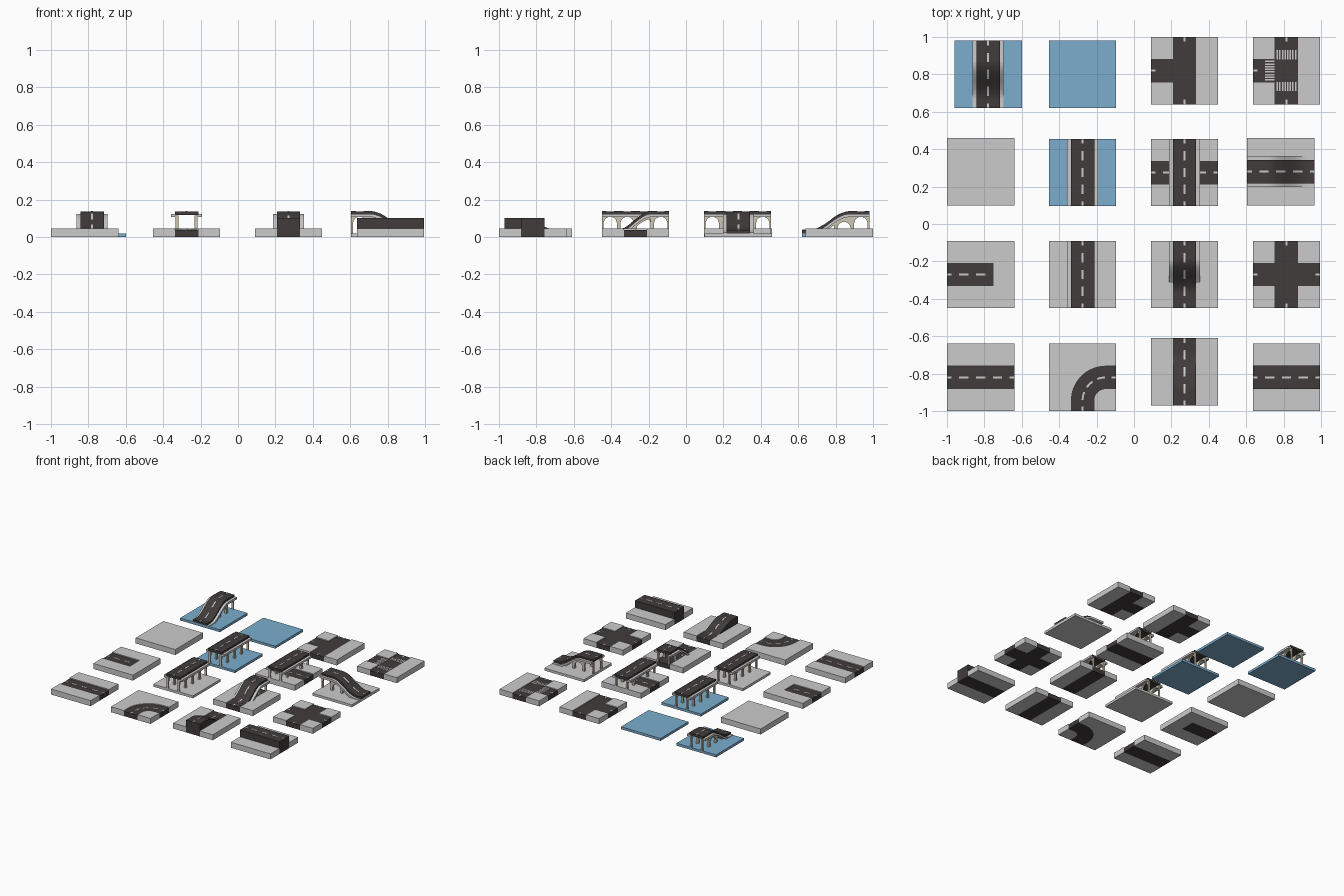
import bpy, bmesh, math
from mathutils import Matrix

if "Cube" in bpy.data.objects:
    bpy.data.objects.remove(bpy.data.objects["Cube"])

def mat(name, c):
    m = bpy.data.materials.new(name)
    m.diffuse_color = (*c, 1)
    m.use_nodes = True
    m.node_tree.nodes["Principled BSDF"].inputs["Base Color"].default_value = m.diffuse_color
    return m

ROAD = mat("asphalt", (0.052, 0.045, 0.043))
PAINT = mat("paint", (0.8, 0.8, 0.78))
WATER = mat("water", (0.2, 0.42, 0.62))
STONE = mat("stone", (0.62, 0.56, 0.44))
S, R, W = 0.18, 0.0625, 0.083        # half tile, half road, half bridge deck
TILE, LOW, RZ, DECK, EMB = 0.045, 0.02, 0.038, 0.138, 0.101

def finish(bm, name, material, at):
    bmesh.ops.remove_doubles(bm, verts=bm.verts, dist=1e-6)
    bmesh.ops.recalc_face_normals(bm, faces=bm.faces)
    me = bpy.data.meshes.new(name)
    bm.to_mesh(me)
    bm.free()
    ob = bpy.data.objects.new(name, me)
    ob.matrix_world = Matrix.Translation((at[0], at[1], 0)) @ Matrix.Rotation(math.radians(at[2]), 4, 'Z')
    if material:
        me.materials.append(material)
    bpy.context.collection.objects.link(ob)

def boxes(name, rects, z0, z1, material, at):
    """Several boxes (u0, u1, v0, v1) in one object."""
    bm = bmesh.new()
    for u0, u1, v0, v1 in rects:
        m = Matrix.Translation(((u0 + u1) / 2, (v0 + v1) / 2, (z0 + z1) / 2)) @ Matrix.Diagonal((u1 - u0, v1 - v0, z1 - z0, 1))
        bmesh.ops.create_cube(bm, size=1, matrix=m)
    finish(bm, name, material, at)

def prism(name, pts, z0, z1, material, at):
    bm = bmesh.new()
    f = bm.faces.new([bm.verts.new((x, y, z0)) for x, y in pts])
    top = bmesh.ops.extrude_face_region(bm, geom=[f], use_keep_orig=True)
    bmesh.ops.translate(bm, vec=(0, 0, z1 - z0), verts=[v for v in top["geom"] if isinstance(v, bmesh.types.BMVert)])
    finish(bm, name, material, at)

def strips(name, runs, material, at):
    """Loft rectangles along u; each run = (v0, v1, [(u, low, high)...])."""
    bm = bmesh.new()
    for v0, v1, secs in runs:
        rings = [[bm.verts.new(p) for p in ((u, v0, lo), (u, v1, lo), (u, v1, hi), (u, v0, hi))] for u, lo, hi in secs]
        for a, b in zip(rings, rings[1:]):
            for i in range(4):
                j = (i + 1) % 4
                bm.faces.new((a[i], a[j], b[j], b[i]))
        bm.faces.new(rings[0])
        bm.faces.new(rings[-1])
    finish(bm, name, material, at)

def slope(high, low, d0, d1):
    def z(u):
        t = min(1, max(0, (u + S - d0) / (d1 - d0)))
        return low + (high - low) * (1 + math.cos(math.pi * t)) / 2
    return z

def steps(a, b, n):
    return [a + (b - a) * i / n for i in range(n + 1)]

DASHES = [(-.18, -.155), (-.115, -.065), (-.025, .025), (.065, .115), (.155, .18)]

def dashes(name, at, z=lambda u: RZ, which=DASHES):
    strips(name + "_dashes", [(-.005, .005, [(u, z(u), z(u) + .0015) for u in steps(a, b, 6)]) for a, b in which], PAINT, at)

def straight(name, at, dash=True):
    boxes(name + "_ground", [(-S, S, -S, -R), (-S, S, R, S)], 0, TILE, None, at)
    boxes(name + "_road", [(-S, S, -R, R)], 0, RZ, ROAD, at)
    if dash:
        dashes(name, at)

def bridge(name, at, base, z, spans):
    """Deck, pavements and arcades following height z(u)."""
    us = steps(-S, S, 36)
    end = lambda u, d: max(base, z(u) - d)
    strips(name + "_deck", [(-R, R, [(u, end(u, .02), z(u)) for u in us])], ROAD, at)
    pave = [(u, end(u, .031), max(base + .001, z(u) - .014)) for u in us]
    strips(name + "_pavements", [(-W, -R + .004, pave), (R - .004, W, pave)], None, at)
    secs = []
    hi = lambda u: max(base + .0005, z(u) - .022)
    for a, b in spans:
        c, h = (a + b) / 2, (b - a) / 2 - .009
        crown = min(hi(a), hi(b)) - .008
        secs.append((a, base, hi(a)))
        secs.append((c - h, base, hi(c - h)))
        for u in steps(c - h, c + h, 12):
            arch = crown - .034 + .034 * math.sqrt(max(0, 1 - ((u - c) / h) ** 2))
            lo = arch if crown - .034 > base + .008 else max(base, hi(u) - .02)
            secs.append((u, min(lo, hi(u) - .0004), hi(u)))
        secs.append((c + h, base, hi(c + h)))
        secs.append((b, base, hi(b)))
    strips(name + "_arcades", [(-.058, -.042, secs), (.042, .058, secs)], STONE, at)
    dashes(name, at, z)

FOUR = [(-.18, -.09), (-.09, 0), (0, .09), (.09, .18)]
FULL = [(-S, S, -S, S)]
flat = lambda u: DECK
ramp = slope(DECK, RZ, .105, .32)

# Water tiles
at = (-.78, .80, -90)
boxes("water_ramp_base", FULL, 0, LOW, WATER, at)
bridge("water_ramp", at, LOW, ramp, FOUR)
boxes("water_tile", FULL, 0, LOW, WATER, (-.275, .80, 0))
at = (-.275, .275, 90)
boxes("water_bridge_base", FULL, 0, LOW, WATER, at)
bridge("water_bridge", at, LOW, flat, FOUR)

# Bridges over land
at = (-.275, -.27, 90)
boxes("land_bridge_base", FULL, 0, LOW, None, at)
bridge("land_bridge", at, LOW, flat, FOUR)
at = (.785, .28, 0)
boxes("land_ramp_base", FULL, 0, LOW, None, at)
bridge("land_ramp", at, LOW, ramp, FOUR)
straight("underpass", (.27, .275, 0))
bridge("overpass", (.27, .275, 90), RZ, flat, [(-.18, -.09), (-.09, .09), (.09, .18)])
straight("road_ramp_base", (.27, -.27, -90), False)
bridge("road_ramp", (.27, -.27, -90), RZ, slope(DECK, RZ + .001, .095, .28), FOUR)

# Plain, straight and dead end tiles
boxes("plain_tile", FULL, 0, TILE, None, (-.82, .28, 0))
straight("straight_road", (-.82, -.82, 0))
at = (-.82, -.27, 0)
boxes("dead_end_ground", [(-S, S, -S, -R), (-S, S, R, S), (.07, S, -R, R)], 0, TILE, None, at)
boxes("dead_end_road", [(-S, .07, -R, R)], 0, RZ, ROAD, at)
dashes("dead_end", at, which=DASHES[:3])

# Embankment roads
for name, at, z in (("embankment", (.815, -.82, 0), lambda u: EMB),
                    ("embankment_ramp", (.27, -.79, 90), slope(EMB, RZ, .07, .29))):
    boxes(name + "_ground", [(-S, S, -S, -R), (-S, S, R, S)], 0, TILE, None, at)
    strips(name + "_road", [(-R, R, [(u, 0, z(u)) for u in steps(-S, S, 30)])], ROAD, at)
    dashes(name, at, z)

# Junctions
CORNERS = [(-S, -R, -S, -R), (-S, -R, R, S), (R, S, -S, -R), (R, S, R, S)]
for name, at, cross in (("crossroads", (.815, -.27, 0), True), ("t_junction", (.27, .82, 0), False),
                        ("crosswalk_junction", (.815, .82, 0), False)):
    boxes(name + "_ground", CORNERS if cross else CORNERS[:2] + [(R, S, -S, S)], 0, TILE, None, at)
    arms = [(-R, R, -S, S), (-S, -R, -R, R)] + ([(R, S, -R, R)] if cross else [])
    boxes(name + "_road", arms, 0, RZ, ROAD, at)
    marks = [(-S, -.155, -.005, .005), (-.005, .005, -S, -.155), (-.005, .005, .155, S)]
    if cross:
        marks.append((.155, S, -.005, .005))
    boxes(name + "_dashes", marks, RZ, RZ + .0015, PAINT, at)
stripes = []
for i in range(8):
    c = -.049 + i * .014
    stripes += [(c - .004, c + .004, .06, .11), (c - .004, c + .004, -.11, -.06), (-.115, -.065, c - .004, c + .004)]
boxes("crosswalk_stripes", stripes, RZ, RZ + .0015, PAINT, (.815, .82, 0))

# Curved road
at = (-.275, -.82, 0)
C = (.125, -.125)
def arc(r, a0=90, a1=180, n=16):
    return [(C[0] + r * math.cos(math.radians(a)), C[1] + r * math.sin(math.radians(a))) for a in steps(a0, a1, n)]
ro, ri = C[0] + R, C[0] - R
outer = [(S, R)] + arc(ro) + [(-R, -S)]
inner = [(S, -R)] + arc(ri) + [(R, -S)]
prism("curve_outer_ground", outer + [(-S, -S), (-S, S), (S, S)], 0, TILE, None, at)
prism("curve_inner_ground", inner + [(S, -S)], 0, TILE, None, at)
prism("curve_road", outer + inner[::-1], 0, RZ, ROAD, at)
for i, (a0, a1) in enumerate(((92, 112), (125, 145), (158, 178))):
    prism(f"curve_dash_{i + 1}", arc(C[0] + .005, a0, a1, 6) + arc(C[0] - .005, a1, a0, 6), RZ, RZ + .0015, PAINT, at)
boxes("curve_end_dashes", [(.155, S, -.005, .005), (-.005, .005, -S, -.155)], RZ, RZ + .0015, PAINT, at)
